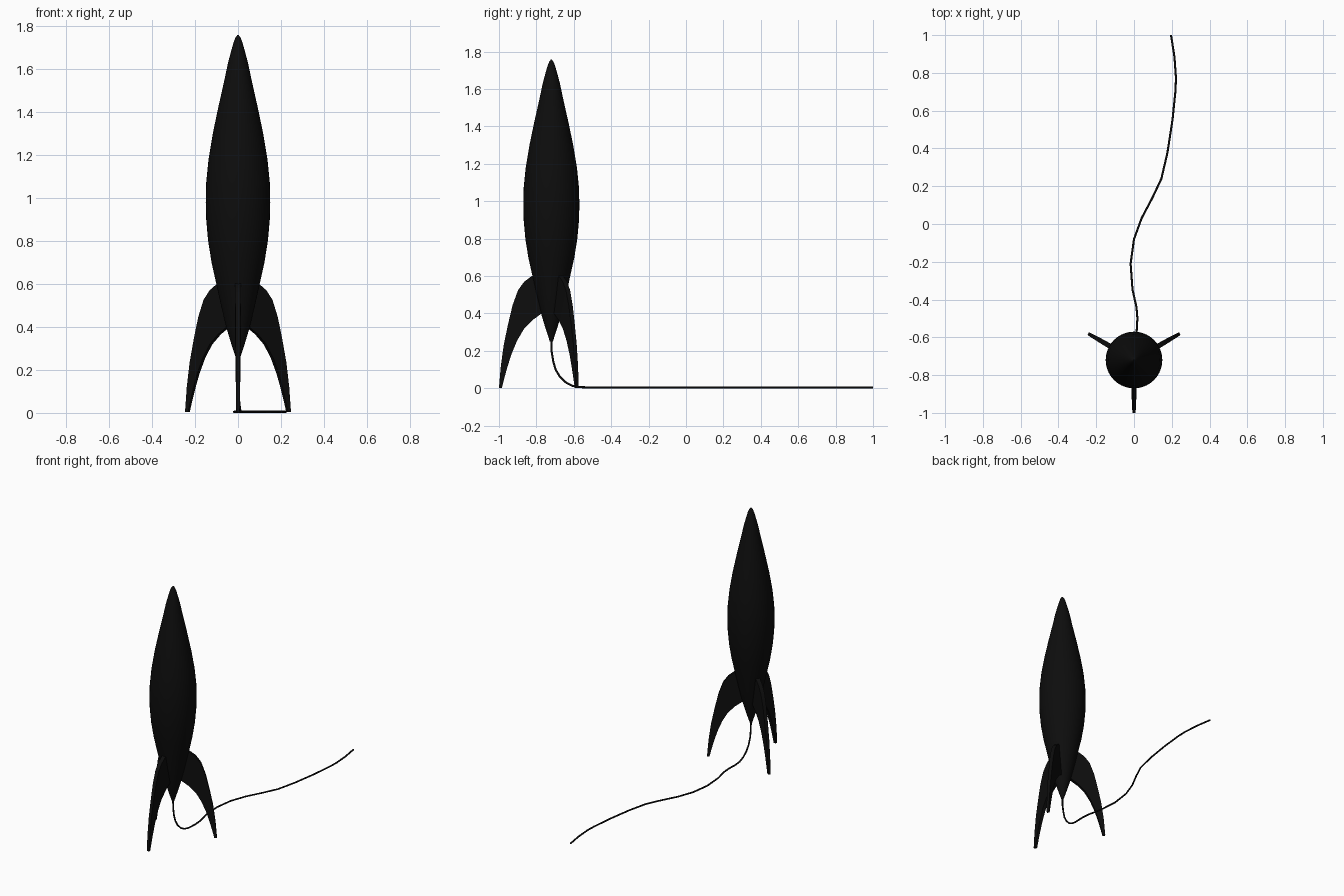
import bpy, bmesh, math
from mathutils import Vector

if "Cube" in bpy.data.objects:
    bpy.data.objects.remove(bpy.data.objects["Cube"])

CY = -0.72  # rocket axis sits at x = 0, y = CY

black = bpy.data.materials.new("matte black")
black.diffuse_color = (0.004, 0.004, 0.004, 1)
black.use_nodes = True
black.node_tree.nodes["Principled BSDF"].inputs["Base Color"].default_value = black.diffuse_color


def make_object(name, bm):
    bmesh.ops.recalc_face_normals(bm, faces=bm.faces)
    me = bpy.data.meshes.new(name)
    bm.to_mesh(me)
    bm.free()
    me.materials.append(black)
    ob = bpy.data.objects.new(name, me)
    bpy.context.collection.objects.link(ob)
    bpy.ops.object.select_all(action='DESELECT')
    ob.select_set(True)
    bpy.context.view_layer.objects.active = ob
    bpy.ops.object.shade_smooth_by_angle(angle=math.radians(40))
    return ob


# Body: spindle turned around the rocket axis
profile = [(0.25, 0.008), (0.32, 0.031), (0.4, 0.055), (0.5, 0.079),
           (0.6, 0.101), (0.7, 0.123), (0.8, 0.139), (0.9, 0.148),
           (0.98, 0.15), (1.07, 0.148), (1.18, 0.137), (1.3, 0.117),
           (1.42, 0.092), (1.54, 0.065), (1.63, 0.046), (1.69, 0.030),
           (1.725, 0.020), (1.747, 0.011), (1.757, 0.003)]
SIDES = 40
bm = bmesh.new()
rings = []
for z, r in profile:
    rings.append([bm.verts.new((r * math.cos(a), CY + r * math.sin(a), z))
                  for a in (2 * math.pi * i / SIDES for i in range(SIDES))])
for lo, hi in zip(rings, rings[1:]):
    for i in range(SIDES):
        j = (i + 1) % SIDES
        bm.faces.new((lo[i], lo[j], hi[j], hi[i]))
bm.faces.new(rings[0])
bm.faces.new(rings[-1])
make_object("rocket_body", bm)

# Fins: curved legs, each station = outer (r, z), inner (r, z), thickness
stations = [((0.088, 0.605), (0.040, 0.40), 0.028),
            ((0.108, 0.598), (0.055, 0.398), 0.028),
            ((0.145, 0.570), (0.100, 0.365), 0.027),
            ((0.178, 0.525), (0.146, 0.318), 0.026),
            ((0.207, 0.445), (0.183, 0.255), 0.024),
            ((0.232, 0.340), (0.214, 0.180), 0.022),
            ((0.254, 0.235), (0.236, 0.110), 0.020),
            ((0.270, 0.120), (0.251, 0.055), 0.018),
            ((0.280, 0.003), (0.264, 0.003), 0.016)]
for name, deg in (("front_fin", -90), ("right_fin", 30), ("left_fin", 150)):
    a = math.radians(deg)
    out = Vector((math.cos(a), math.sin(a), 0))
    side = Vector((-math.sin(a), math.cos(a), 0))
    bm = bmesh.new()
    loops = []
    for (ro, zo), (ri, zi), t in stations:
        loops.append([bm.verts.new(Vector((0, CY, z)) + out * r + side * s * t / 2)
                      for r, z, s in ((ro, zo, -1), (ro, zo, 1),
                                      (ri, zi, 1), (ri, zi, -1))])
    for p, q in zip(loops, loops[1:]):
        for i in range(4):
            j = (i + 1) % 4
            bm.faces.new((p[i], p[j], q[j], q[i]))
    bm.faces.new(loops[0])
    bm.faces.new(loops[-1])
    make_object(name, bm)

# Cable: drops out of the tail and winds along the floor
path = [(0, -0.72, 0.27), (0, -0.719, 0.20), (0, -0.71, 0.145), (0.002, -0.697, 0.10),
        (0.004, -0.675, 0.063), (0.007, -0.645, 0.033), (0.010, -0.61, 0.014),
        (0.014, -0.57, 0.006), (0.018, -0.50, 0.005), (0.013, -0.44, 0.005),
        (-0.008, -0.347, 0.005), (-0.018, -0.21, 0.005), (0, -0.08, 0.005),
        (0.04, 0.03, 0.005), (0.098, 0.14, 0.005), (0.145, 0.24, 0.005),
        (0.177, 0.378, 0.005), (0.204, 0.553, 0.005), (0.220, 0.71, 0.005),
        (0.222, 0.775, 0.005), (0.214, 0.886, 0.005), (0.196, 1.0, 0.005)]
cu = bpy.data.curves.new("power_cable", 'CURVE')
cu.dimensions = '3D'
cu.bevel_depth = 0.0055
cu.bevel_resolution = 2
cu.use_fill_caps = True
sp = cu.splines.new('POLY')
sp.points.add(len(path) - 1)
for p, co in zip(sp.points, path):
    p.co = (*co, 1)
cu.materials.append(black)
bpy.context.collection.objects.link(bpy.data.objects.new("power_cable", cu))
